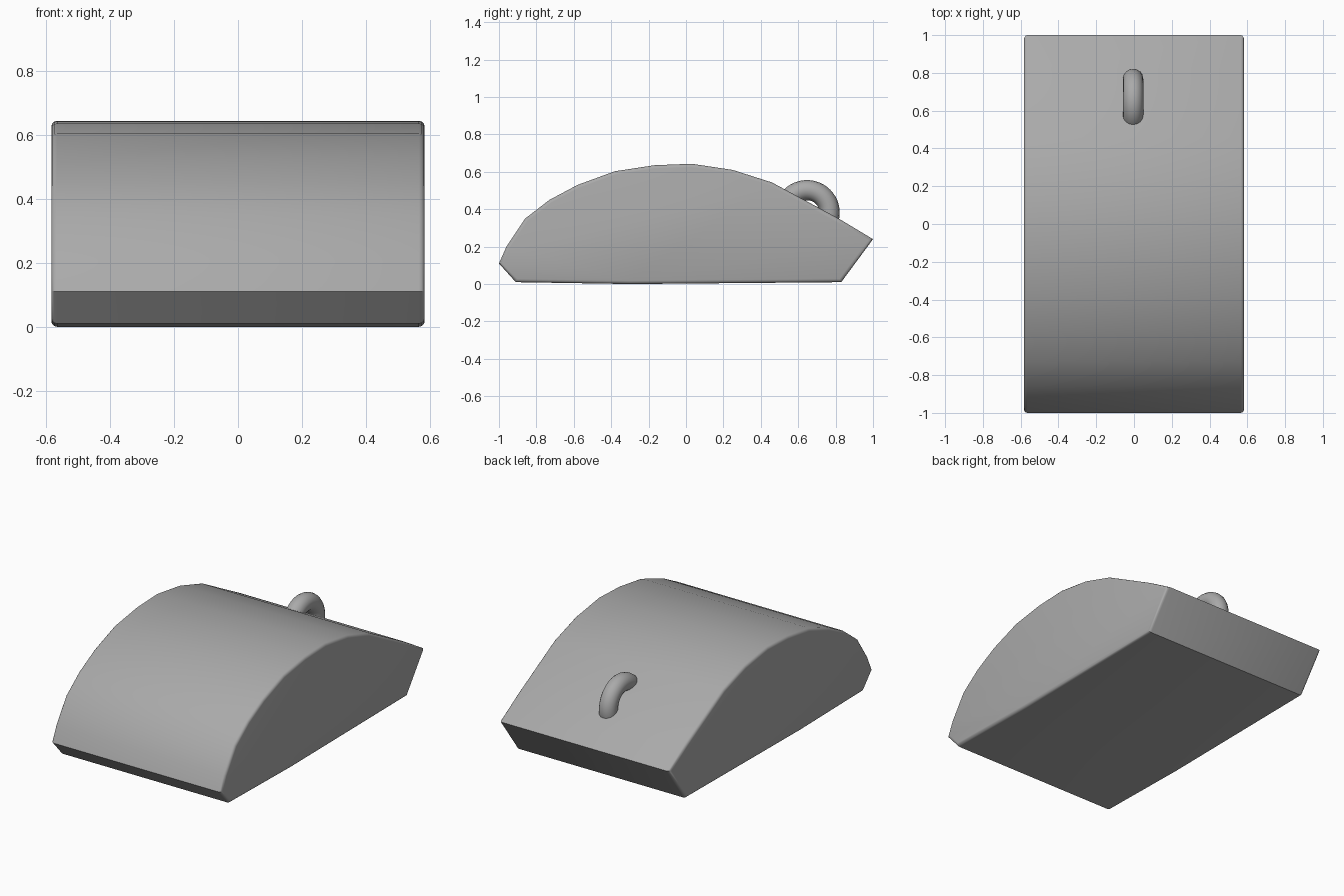
import bpy, bmesh, math

if "Cube" in bpy.data.objects:
    bpy.data.objects.remove(bpy.data.objects["Cube"], do_unlink=True)

grey = bpy.data.materials.new("neutral_grey")
grey.use_nodes = True
colour = (0.4, 0.4, 0.4, 1)
grey.diffuse_color = colour
grey.node_tree.nodes["Principled BSDF"].inputs["Base Color"].default_value = colour


def finish(obj, angle):
    obj.data.materials.append(grey)
    bpy.ops.object.select_all(action='DESELECT')
    obj.select_set(True)
    bpy.context.view_layer.objects.active = obj
    bpy.ops.object.shade_smooth_by_angle(angle=math.radians(angle))


# Domed body: side profile (y, z) extruded across the width
half_width = 0.583
profile = [(-0.91, 0.01), (-1, 0.11), (-0.96, 0.2), (-0.86, 0.35), (-0.73, 0.45),
           (-0.58, 0.53), (-0.38, 0.603), (-0.17, 0.635), (0.03, 0.643),
           (0.25, 0.61), (0.46, 0.543), (0.82, 0.348), (1, 0.24),
           (0.83, 0.01), (-0.3, 0)]
bm = bmesh.new()
cap = bm.faces.new([bm.verts.new((-half_width, y, z)) for y, z in profile])
side = bmesh.ops.extrude_face_region(bm, geom=[cap])
moved = [v for v in side["geom"] if isinstance(v, bmesh.types.BMVert)]
bmesh.ops.translate(bm, verts=moved, vec=(2 * half_width, 0, 0))
bmesh.ops.recalc_face_normals(bm, faces=bm.faces)

# Softened rims around both flat sides
rims = [e for e in bm.edges if abs(e.verts[0].co.x - e.verts[1].co.x) < 0.001]
bmesh.ops.bevel(bm, geom=rims, offset=0.018, segments=3, profile=0.5,
                affect='EDGES', clamp_overlap=True)
mesh = bpy.data.meshes.new("body")
bm.to_mesh(mesh)
bm.free()
body = bpy.data.objects.new("body", mesh)
bpy.context.collection.objects.link(body)
finish(body, 32)

# Scroll wheel: ring half sunk into the rear slope
bpy.ops.mesh.primitive_torus_add(
    major_radius=0.121, minor_radius=0.054, major_segments=48, minor_segments=16,
    location=(-0.005, 0.647, 0.381), rotation=(0, math.pi / 2, 0))
wheel = bpy.context.object
wheel.name = "scroll_wheel"
finish(wheel, 60)
